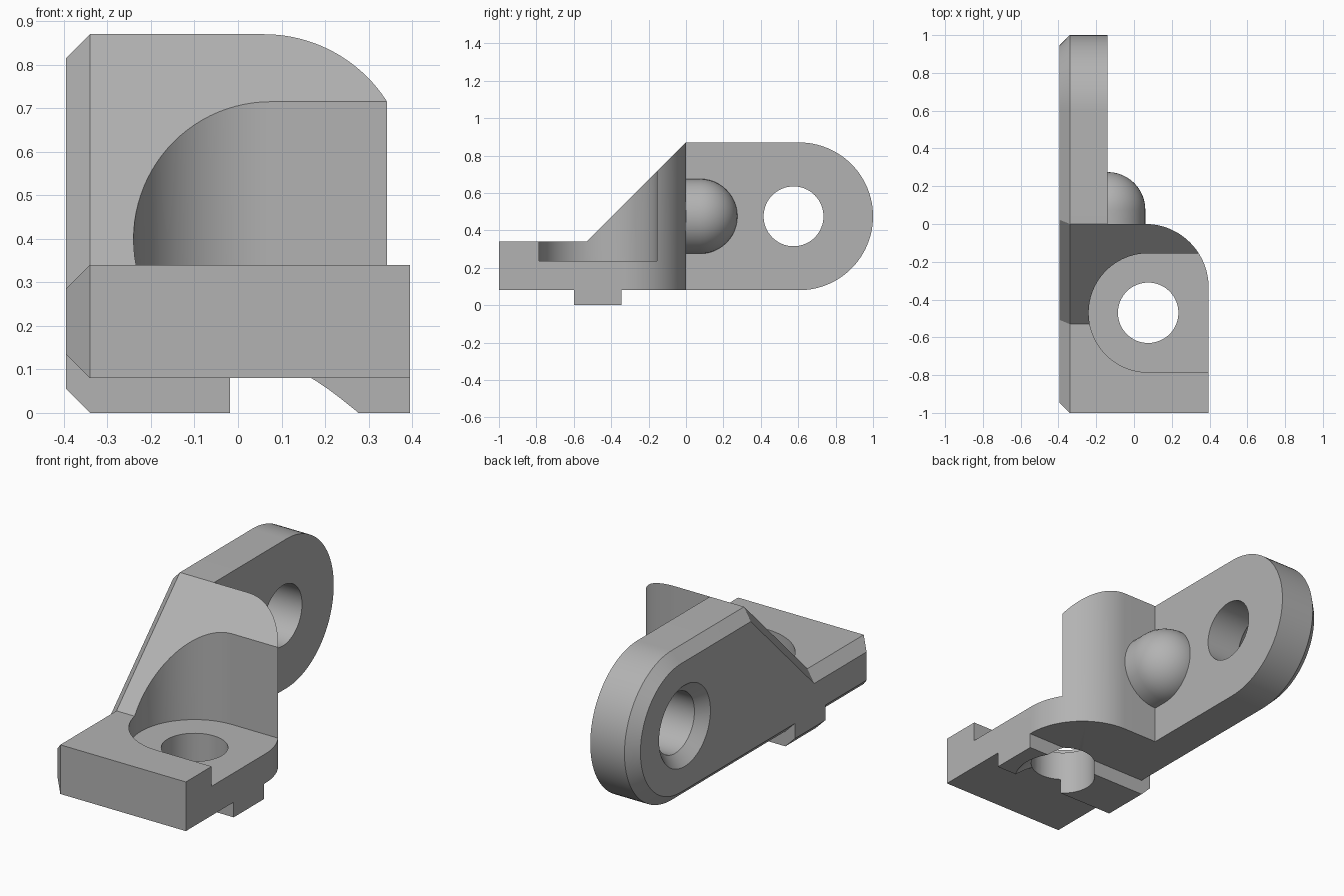
import bpy, bmesh, math
from mathutils import Matrix, Vector

if "Cube" in bpy.data.objects:
    bpy.data.objects.remove(bpy.data.objects["Cube"])

grey = bpy.data.materials.new("plain_grey")
grey.use_nodes = True
colour = (0.45, 0.45, 0.45, 1)
grey.diffuse_color = colour
grey.node_tree.nodes["Principled BSDF"].inputs["Base Color"].default_value = colour

CHAMFER = 0.055
LEFT, RIGHT, TOP, BOTTOM = -0.395, 0.395, 0.87, 0.08
BOLT = (0.075, -0.47)      # vertical hole centre in plan
EYE = (0.575, 0.475)       # side plate hole centre (y, z)
HOLE = 0.16


def arc(cx, cy, r, start, end, n=32):
    steps = [math.radians(start + (end - start) * i / n) for i in range(n + 1)]
    return [(cx + r * math.cos(a), cy + r * math.sin(a)) for a in steps]


def finish(bm, name):
    bmesh.ops.recalc_face_normals(bm, faces=bm.faces)
    mesh = bpy.data.meshes.new(name)
    bm.to_mesh(mesh)
    bm.free()
    mesh.materials.append(grey)
    ob = bpy.data.objects.new(name, mesh)
    bpy.context.collection.objects.link(ob)
    return ob


def loft(rings, name):
    """Skin matching rings of 3D points and cap both ends."""
    bm = bmesh.new()
    loops = [[bm.verts.new(p) for p in ring] for ring in rings]
    for a, b in zip(loops, loops[1:]):
        for i in range(len(a)):
            j = (i + 1) % len(a)
            bm.faces.new((a[i], a[j], b[j], b[i]))
    bm.faces.new(loops[0])
    bm.faces.new(loops[-1])
    return finish(bm, name)


def prism(plan, z0, z1, name):
    return loft([[(x, y, z) for x, y in plan] for z in (z0, z1)], name)


def inset(points, d):
    """Mitred inward offset of a clockwise outline."""
    out = []
    for i, p in enumerate(points):
        p = Vector(p)
        e1 = (p - Vector(points[i - 1])).normalized()
        e2 = (Vector(points[(i + 1) % len(points)]) - p).normalized()
        n1, n2 = Vector((e1.y, -e1.x)), Vector((e2.y, -e2.x))
        out.append(p + (n1 + n2) * d / (1 + n1.dot(n2)))
    return out


def boolean(target, tool, operation):
    mod = target.modifiers.new(tool.name, "BOOLEAN")
    mod.object, mod.operation, mod.solver = tool, operation, "EXACT"
    bpy.context.view_layer.objects.active = target
    bpy.ops.object.modifier_apply(modifier=mod.name)
    bpy.data.objects.remove(tool)


def smooth(ob):
    bpy.ops.object.select_all(action="DESELECT")
    ob.select_set(True)
    bpy.context.view_layer.objects.active = ob
    bpy.ops.object.shade_smooth_by_angle(angle=math.radians(25))


# Side outline with rounded end, chamfered around its outer face
mid = (TOP + BOTTOM) / 2
outline = [(-1, BOTTOM), (-1, 0.34), (-0.53, 0.34), (0, TOP)]
outline += arc(1 - (TOP - mid), mid, TOP - mid, 90, -90, 48)
body = loft([[(LEFT, y, z) for y, z in inset(outline, CHAMFER)],
             [(LEFT + CHAMFER, y, z) for y, z in outline],
             [(0.6, y, z) for y, z in outline]], "bracket_body")

# Locating ridge under the foot
ridge = [(LEFT + CHAMFER, 0), (0.6, 0), (0.6, 0.2), (LEFT, 0.2), (LEFT, CHAMFER)]
boolean(body, loft([[(x, y, z) for x, z in ridge] for y in (-0.6, -0.345)],
                   "ridge"), "UNION")

# Plan shape: wide foot with rounded back corner, thin side plate behind
plan = [(-0.6, -1.2), (RIGHT, -1.2)] + arc(0.06, -0.335, 0.335, 0, 90)
plan += [(-0.14, 0), (-0.14, 1.2), (-0.6, 1.2)]
boolean(body, prism(plan, -0.2, 1.2, "plan"), "INTERSECT")

# Open-sided pocket and vertical bolt hole
pocket = arc(*BOLT, 0.315, 90, 270, 48) + [(0.6, BOLT[1] - 0.315), (0.6, BOLT[1] + 0.315)]
boolean(body, prism(pocket, 0.235, 1.2, "pocket"), "DIFFERENCE")
boolean(body, prism(arc(*BOLT, HOLE, 0, 360, 64)[:-1], -0.2, 1.2, "bolt_hole"), "DIFFERENCE")

# Chamfer on the hole edge of one ridge half
boolean(body, loft([[(x, y, z) for x, y in arc(*BOLT, HOLE + 0.08 - z, -90, 90)]
                    for z in (-0.01, 0.09)], "ridge_chamfer"), "DIFFERENCE")

# Side plate hole with countersunk outer edge
rings = [(LEFT - 0.01, HOLE + CHAMFER + 0.01), (LEFT + CHAMFER, HOLE), (0, HOLE)]
boolean(body, loft([[(x, y, z) for y, z in arc(*EYE, r, 0, 360, 64)[:-1]]
                    for x, r in rings], "eye_hole"), "DIFFERENCE")
smooth(body)

# Domed boss in the inner corner
bm = bmesh.new()
bmesh.ops.create_uvsphere(bm, u_segments=48, v_segments=24, radius=0.2)
bmesh.ops.delete(bm, geom=[v for v in bm.verts if v.co.z < -0.001], context="VERTS")
rim = [e for e in bm.edges if e.is_boundary]
new = bmesh.ops.extrude_edge_only(bm, edges=rim)["geom"]
bmesh.ops.translate(bm, vec=(0, 0, -0.12), verts=[g for g in new if isinstance(g, bmesh.types.BMVert)])
bmesh.ops.holes_fill(bm, edges=[e for e in bm.edges if e.is_boundary])
bmesh.ops.transform(bm, verts=bm.verts, matrix=Matrix.Translation((-0.14, 0.075, mid))
                    @ Matrix.Rotation(math.radians(-90), 4, "X"))
smooth(finish(bm, "domed_boss"))
